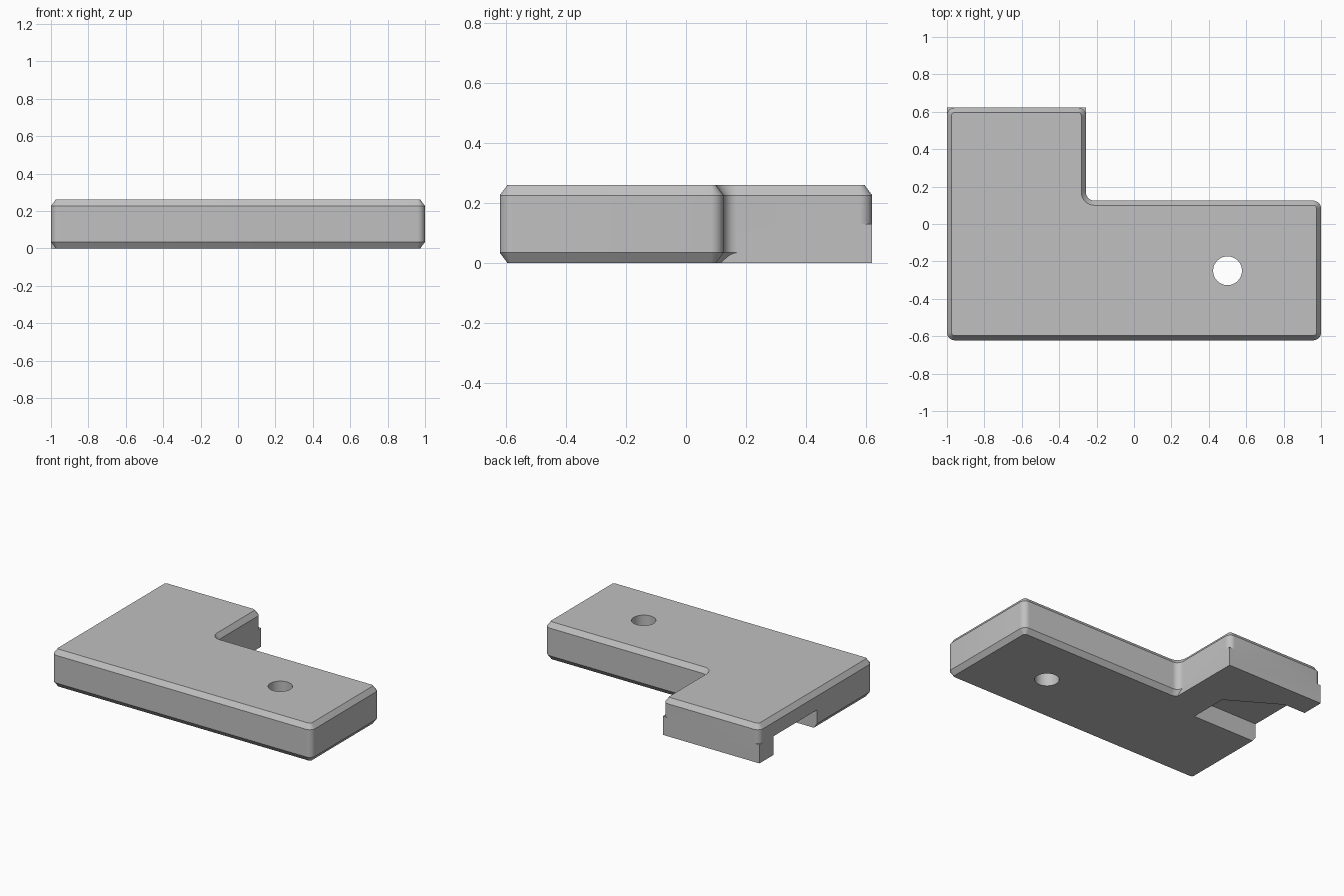
import bpy
import bmesh
from math import cos, sin, pi, radians, atan2
from mathutils import Vector

if "Cube" in bpy.data.objects:
    bpy.data.objects.remove(bpy.data.objects["Cube"])

HEIGHT, BEVEL_IN, BEVEL_UP = 0.26, 0.025, 0.034
STEP = 0.13            # height of the foot and of the slot ceiling
LEG_X, LEDGE_Y, END_Y = -0.257, 0.125, 0.622

grey = bpy.data.materials.new("light grey")
grey.use_nodes = True
colour = (0.53, 0.53, 0.53, 1)
grey.diffuse_color = colour
grey.node_tree.nodes["Principled BSDF"].inputs["Base Color"].default_value = colour


def loft(name, layers):
    """Solid through stacked (outline, z) layers with equal point counts."""
    bm = bmesh.new()
    rings = [[bm.verts.new((x, y, z)) for x, y in pts] for pts, z in layers]
    n = len(rings[0])
    for low, high in zip(rings, rings[1:]):
        for i in range(n):
            j = (i + 1) % n
            bm.faces.new((low[i], low[j], high[j], high[i]))
    bm.faces.new(rings[0][::-1])
    bm.faces.new(rings[-1])
    bmesh.ops.recalc_face_normals(bm, faces=bm.faces)
    mesh = bpy.data.meshes.new(name)
    bm.to_mesh(mesh)
    bm.free()
    mesh.materials.append(grey)
    obj = bpy.data.objects.new(name, mesh)
    bpy.context.collection.objects.link(obj)
    return obj


def l_outline(inset, steps=8):
    """Rounded L shape, counter-clockwise, moved inwards by inset."""
    corners = [(-1, -END_Y), (1, -END_Y), (1, LEDGE_Y),
               (LEG_X, LEDGE_Y), (LEG_X, END_Y), (-1, END_Y)]
    pts = []
    for i, c in enumerate(corners):
        c = Vector(c)
        a = (c - Vector(corners[i - 1])).normalized()
        b = (Vector(corners[(i + 1) % len(corners)]) - c).normalized()
        turn = 1 if a.cross(b) > 0 else -1
        radius = 0.042 - turn * inset if turn > 0 else 0.045 + inset
        # Inward normals lie to the left of each edge
        inward = Vector((-a.y, a.x)) + Vector((-b.y, b.x))
        centre = c + inward * (inset + turn * radius)
        start = atan2(-turn * a.x, turn * a.y)
        for k in range(steps + 1):
            t = start + turn * pi / 2 * k / steps
            pts.append((centre.x + radius * cos(t), centre.y + radius * sin(t)))
    return pts


def combine(target, tool, operation):
    mod = target.modifiers.new("combine", 'BOOLEAN')
    mod.operation, mod.solver, mod.object = operation, 'EXACT', tool
    bpy.context.view_layer.objects.active = target
    bpy.ops.object.modifier_apply(modifier=mod.name)
    bpy.data.objects.remove(tool)


# Plate with chamfered top and bottom rims
plate = loft("bracket_plate", [
    (l_outline(BEVEL_IN), 0), (l_outline(0), BEVEL_UP),
    (l_outline(0), HEIGHT - BEVEL_UP), (l_outline(BEVEL_IN), HEIGHT)])

# Square-cornered foot under the short leg
foot = [(-1, 0.05), (LEG_X, 0.05), (LEG_X, END_Y), (-1, END_Y)]
combine(plate, loft("foot", [(foot, 0), (foot, STEP)]), 'UNION')

# Slot open to the side, with one slanted wall
slot = [(-1.1, -0.01), (-0.5, -0.01), (-0.5, 0.26), (-0.84, 0.465), (-1.1, 0.465)]
combine(plate, loft("slot_cutter", [(slot, -0.1), (slot, STEP)]), 'DIFFERENCE')

# Round through hole
hole = [(0.5 + 0.077 * cos(2 * pi * k / 48), -0.25 + 0.077 * sin(2 * pi * k / 48))
        for k in range(48)]
combine(plate, loft("hole_cutter", [(hole, -0.1), (hole, 0.4)]), 'DIFFERENCE')

bpy.ops.object.select_all(action='DESELECT')
plate.select_set(True)
bpy.context.view_layer.objects.active = plate
bpy.ops.object.shade_smooth_by_angle(angle=radians(25))
